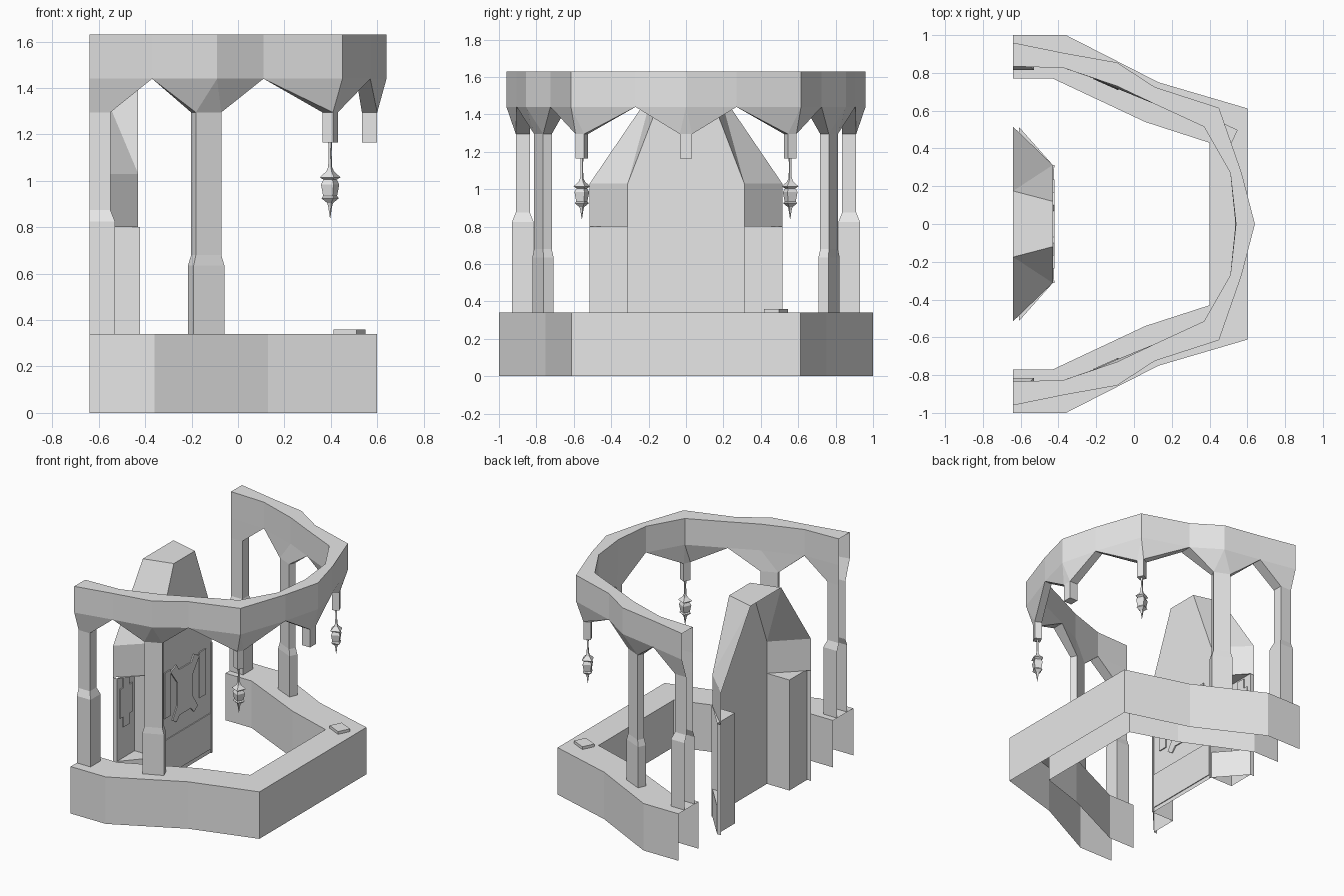
import bpy, bmesh, math
from mathutils import Matrix

if "Cube" in bpy.data.objects:
    bpy.data.objects.remove(bpy.data.objects["Cube"])

stone = bpy.data.materials.new("pale_stone")
stone.diffuse_color = (0.8, 0.8, 0.8, 1)
stone.use_nodes = True
stone.node_tree.nodes["Principled BSDF"].inputs["Base Color"].default_value = stone.diffuse_color


def make(name, verts, faces):
    """Flat-shaded mesh object with consistent outward normals."""
    bm = bmesh.new()
    vs = [bm.verts.new(v) for v in verts]
    for f in faces:
        bm.faces.new([vs[i] for i in f])
    bmesh.ops.recalc_face_normals(bm, faces=bm.faces)
    me = bpy.data.meshes.new(name)
    bm.to_mesh(me)
    bm.free()
    me.materials.append(stone)
    ob = bpy.data.objects.new(name, me)
    bpy.context.collection.objects.link(ob)
    return ob


def rect(cx, cy, w, d, deg):
    """Corners of a turned rectangle: outer start, outer end, inner end, inner start."""
    c, s = math.cos(math.radians(deg)), math.sin(math.radians(deg))
    return [(cx + c * u - s * v, cy + s * u + c * v)
            for u, v in ((-w / 2, d / 2), (w / 2, d / 2), (w / 2, -d / 2), (-w / 2, -d / 2))]


def loft(name, loops, cap_top=False, cap_bottom=False, skip=()):
    """Stack of (2D loop, z) sections; skip leaves chosen sides open."""
    n = len(loops[0][0])
    verts = [(x, y, z) for loop, z in loops for x, y in loop]
    faces = [(k * n + i, k * n + (i + 1) % n, (k + 1) * n + (i + 1) % n, (k + 1) * n + i)
             for k in range(len(loops) - 1) for i in range(n) if i not in skip]
    if cap_bottom:
        faces.append(tuple(range(n)))
    if cap_top:
        faces.append(tuple(range(len(verts) - n, len(verts))))
    return make(name, verts, faces)


def flip(pts, s):
    return [(x, y * s) for x, y in pts]


def mirrored(path):
    """Extend a half path across y = 0 (a last point on the axis is shared)."""
    tail = path[:-1] if path[-1][1] == 0 else path
    return path + [(x, -y) for x, y in reversed(tail)]


def wall(name, outer, inner, z0, z1):
    """Hollow wall: outer side, inner side and top, open below and at the cut ends."""
    n = len(outer)
    verts = [(x, y, z) for path, z in ((outer, z0), (outer, z1), (inner, z1), (inner, z0)) for x, y in path]
    faces = [(k * n + i, k * n + i + 1, (k + 1) * n + i + 1, (k + 1) * n + i)
             for k in range(3) for i in range(n - 1)]
    return make(name, verts, faces)


# Low base wall
wall("base_wall",
     mirrored([(-.64, 1), (-.36, 1), (.13, .75), (.6, .612)]),
     mirrored([(-.64, .77), (-.43, .77), (.06, .54), (.4, .43)]), 0, .34)

# Upper ring band
ring_out = mirrored([(-.64, .96), (-.37, .905), (-.09, .855), (.11, .725), (.45, .615), (.57, .27), (.64, 0)])
ring_in = mirrored([(-.64, .835), (-.37, .825), (-.09, .73), (.11, .635), (.37, .515), (.51, .27), (.54, 0)])
wall("ring_band", ring_out, ring_in, 1.44, 1.63)

# Feet of the corbels, one for each even ring station on the +y half
feet = {0: [(-.64, .91), (-.55, .91), (-.55, .835), (-.64, .835)],
        2: rect(-.137, .765, .12, .05, -24),
        4: rect(.397, .557, .05, .05, -65),
        6: rect(.567, 0, .066, .066, -90)}


def corbel(name, i, s):
    foot = flip(feet[i], s)
    z = 1.295
    low = [(x, y, z) for x, y in foot]
    ids = [j for j in (i - 1, i, i + 1) if j >= 0]
    k = len(ids)
    top = [(*flip([p[j]], s)[0], 1.44) for p in (ring_out, ring_in) for j in ids]
    v = low + top
    o, n = 4, 4 + k
    if k == 2:      # half corbel at the cut end
        f = [(o, o + 1, 1, 0), (n, n + 1, 2, 3), (o + 1, n + 1, 2, 1)]
    else:
        f = [(o, o + 1, 0), (o + 1, 1, 0), (o + 1, o + 2, 1),
             (n, n + 1, 3), (n + 1, 2, 3), (n + 1, n + 2, 2),
             (o, 0, 3, n), (o + 2, 1, 2, n + 2)]
    make(name, v, f)


for s, side in ((1, "left"), (-1, "right")):
    for i, part in ((0, "end"), (2, "middle"), (4, "hanging")):
        corbel(f"{part}_corbel_{side}", i, s)

    # Half column at the cut end, open at the back
    low = flip([(-.64, .93), (-.53, .93), (-.53, .815), (-.64, .815)], s)
    top = flip(feet[0], s)
    loft(f"end_column_{side}", [(low, .34), (low, .825), (top, .875), (top, 1.295)], skip=(3,))

    # Free-standing column
    low = flip(rect(-.137, .765, .145, .06, -24), s)
    top = flip(feet[2], s)
    loft(f"middle_column_{side}", [(low, .34), (low, .635), (top, .68), (top, 1.295)])

    # Hanging post with lantern
    post = flip(feet[4], s)
    loft(f"hanging_post_{side}", [(post, 1.165), (post, 1.295)], cap_bottom=True)
    profile = [(.009, 1.17), (.007, 1.12), (.009, 1.06), (.018, 1.04), (.048, 1.015), (.03, 1.005),
               (.042, .985), (.032, .935), (.04, .925), (.014, .905), (.009, .89), (.001, .84)]
    loops = [([(.397 + r * math.cos(math.radians(a)), s * (.557 + r * math.sin(math.radians(a))))
               for a in (70, 160, 250, 340)], z) for r, z in profile]
    loft(f"lantern_{side}", loops, cap_top=True, cap_bottom=True)

corbel("center_corbel", 6, 1)
loft("center_post", [(feet[6], 1.165), (feet[6], 1.295)], cap_bottom=True)

# Loose slab lying on the base
slab = rect(.48, .48, .11, .09, -25)
loft("loose_slab", [(slab, .34), (slab, .36)], cap_top=True, cap_bottom=True)

# Shrine shell, open at the back
XF, XB, XS = -.43, -.64, -.61
YF, YS, ZL, ZH, ZT = .312, .515, .80, 1.03, 1.53
make("shrine_hood",
     [(XB, YS, ZL), (XF, YF, ZL), (XF, -YF, ZL), (XB, -YS, ZL),
      (XB, YS, ZH), (XF, YF, ZH), (XF, -YF, ZH), (XB, -YS, ZH),
      (XB, .175, ZT), (XF, .12, ZT), (XF, -.12, ZT), (XB, -.175, ZT)],
     [(0, 1, 5, 4), (1, 2, 6, 5), (2, 3, 7, 6),
      (4, 5, 8), (5, 9, 8), (5, 6, 10, 9), (6, 7, 11), (6, 11, 10), (8, 9, 10, 11)])
front = [(XB, YS), (XS, YS), (XS, YF), (XF, YF), (XF, -YF), (XS, -YF), (XS, -YS), (XB, -YS)]
loft("shrine_body", [(front, 0), (front, ZL)], skip=(7,))
for s, side in ((1, "left"), (-1, "right")):
    tri = flip([(XS, YS), (XF, YF), (XS, YF)], s)
    make(f"hood_soffit_{side}", [(x, y, ZL) for x, y in tri], [(0, 1, 2)])
    loft(f"corner_plinth_{side}", [(tri, 0), (tri, .2)], cap_top=True, skip=(1, 2))


def plate(name, pts, x, t=.008):
    """Thin relief plate facing +x, outlined by (y, z) points."""
    n = len(pts)
    make(name, [(x, y, z) for y, z in pts] + [(x + t, y, z) for y, z in pts],
         [tuple(range(n, 2 * n))] + [(i, (i + 1) % n, n + (i + 1) % n, n + i) for i in range(n)])


def box_pts(y0, y1, z0, z1):
    return [(y0, z0), (y1, z0), (y1, z1), (y0, z1)]


# Relief decoration on the shrine
half = [(.07, .745), (.10, .79), (.165, .76), (.09, .66), (.09, .49), (.145, .405), (.10, .375), (.065, .415)]
plate("center_emblem", half + [(-y, z) for y, z in reversed(half)], XF)
plate("lower_panel", box_pts(-.295, .295, .03, .29), XF, .006)
for s, side in ((1, "left"), (-1, "right")):
    plate(f"upright_panel_{side}", box_pts(s * .165, s * .235, .45, .78), XF)
    quarter = [(.035, .18), (.035, .105), (.07, .105)]
    cross = (quarter + [(a, -b) for a, b in reversed(quarter)]
             + [(-a, -b) for a, b in quarter] + [(-a, b) for a, b in reversed(quarter)])
    plate(f"side_cross_{side}", [(s * .415 + a, .605 + b) for a, b in cross], XS)
    plate(f"frame_edge_{side}", box_pts(s * .3, s * .312, 0, ZL), XF)
